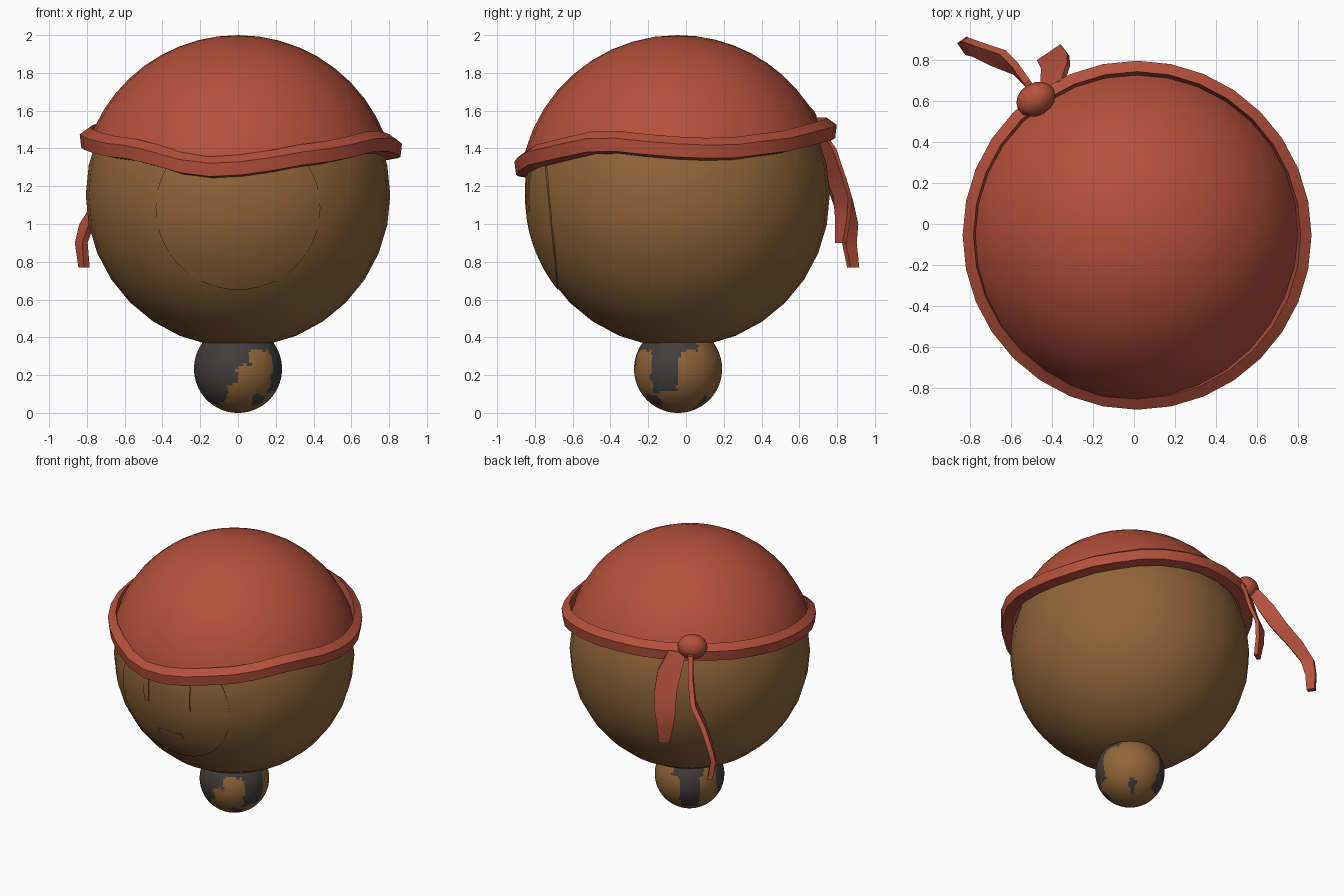
import bpy, bmesh, math
from mathutils import Vector, Matrix, noise

if "Cube" in bpy.data.objects:
    bpy.data.objects.remove(bpy.data.objects["Cube"])

def material(name, rgb):
    m = bpy.data.materials.new(name)
    m.diffuse_color = (*rgb, 1)
    m.use_nodes = True
    m.node_tree.nodes["Principled BSDF"].inputs["Base Color"].default_value = m.diffuse_color
    return m

RED = material("red cloth", (0.46, 0.08, 0.045))
BROWN = material("brown", (0.28, 0.13, 0.042))
DARK = material("dark grey", (0.055, 0.047, 0.047))
HEAD = Vector((0, -0.045, 1.153))

def finish(name, bm, mats, angle=35):
    bmesh.ops.recalc_face_normals(bm, faces=bm.faces)
    me = bpy.data.meshes.new(name)
    bm.to_mesh(me)
    bm.free()
    ob = bpy.data.objects.new(name, me)
    bpy.context.collection.objects.link(ob)
    for m in mats:
        me.materials.append(m)
    bpy.ops.object.select_all(action='DESELECT')
    ob.select_set(True)
    bpy.context.view_layer.objects.active = ob
    bpy.ops.object.shade_smooth_by_angle(angle=math.radians(angle))
    return ob

def sphere(bm, loc, r, u=32, v=16, scale=(1, 1, 1), rot=0):
    mat = Matrix.Translation(loc) @ Matrix.Rotation(rot, 4, 'Z') @ Matrix.Diagonal((*scale, 1))
    bmesh.ops.create_uvsphere(bm, u_segments=u, v_segments=v, radius=r, matrix=mat)

def skin(bm, rows, close_u=True, close_v=False):
    """Bridge rows of points with quads."""
    vs = [[bm.verts.new(p) for p in row] for row in rows]
    n, k = len(vs), len(vs[0])
    for i in range(n if close_v else n - 1):
        for j in range(k if close_u else k - 1):
            a, b = vs[i], vs[(i + 1) % n]
            bm.faces.new((a[j], a[(j + 1) % k], b[(j + 1) % k], b[j]))
    return vs

# Head
bm = bmesh.new()
sphere(bm, HEAD, 0.806)
finish("head", bm, [BROWN])

# Face plate: thin spherical cap on the front
axis = Vector((0, -1, -0.1)).normalized()
side = Vector((1, 0, 0))
up = side.cross(axis).normalized()
def cap_ring(r, ang):
    return [HEAD + axis * r * math.cos(ang) + (side * math.cos(t) + up * math.sin(t)) * r * math.sin(ang)
            for t in (2 * math.pi * j / 48 for j in range(48))]
bm = bmesh.new()
rim = math.radians(32.6)
rings = skin(bm, [cap_ring(0.79, rim)] + [cap_ring(0.809, rim * i / 8) for i in range(8, 0, -1)])
bm.faces.new(rings[-1])
finish("face_plate", bm, [BROWN])

# Eyes and mouth: shallow raised bars following the face
def bar(name, x0, x1, z0, z1, n=5):
    bm = bmesh.new()
    rows = []
    for i in range(n + 1):
        z = z0 + (z1 - z0) * i / n
        row = []
        for x, r in ((x0, 0.80), (x0, 0.815), (x1, 0.815), (x1, 0.80)):
            row.append((x, HEAD.y - math.sqrt(r * r - x * x - (z - HEAD.z) ** 2), z))
        rows.append(row)
    vs = skin(bm, rows)
    bm.faces.new(vs[0])
    bm.faces.new(vs[-1])
    finish(name, bm, [BROWN])
bar("eye_left", -0.185, -0.14, 1.07, 1.3)
bar("eye_right", 0.14, 0.19, 1.07, 1.3)
bar("mouth", -0.095, 0.1, 0.835, 0.87, 1)

# Patchy base ball: dark patches chosen by azimuth and elevation
PATCHES = [  # az min, az max, el min, el max
    (-185, -90, -22, 90), (-170, -105, -50, -20), (-95, -75, 2, 90), (-90, 30, 25, 90),
    (-38, 0, -32, 30), (108, 142, -45, 90), (95, 150, 18, 90), (48, 66, -62, -38),
    (-62, -38, -55, -38), (-180, 180, 50, 90)]
def is_dark(d):
    d = d + 0.13 * Vector(noise.noise_vector(d * 4))
    d.normalize()
    az = math.degrees(math.atan2(d.y, d.x))
    el = math.degrees(math.asin(d.z))
    return any((a <= az <= b or a <= az - 360 <= b) and c <= el <= e for a, b, c, e in PATCHES)
bm = bmesh.new()
center = Vector((0, -0.042, 0.233))
sphere(bm, center, 0.233, 96, 48)
for f in bm.faces:
    f.material_index = int(is_dark((f.calc_center_median() - center).normalized()))
finish("base_ball", bm, [BROWN, DARK])

# Wavy lower edge of the cap, as height by azimuth
WAVE = [(-104, 1.25), (-90, 1.26), (-60, 1.325), (-28, 1.39), (0, 1.355), (17, 1.345), (45, 1.385),
        (65, 1.43), (90, 1.455), (124, 1.455), (155, 1.43), (180, 1.405), (225, 1.345), (256, 1.25)]
def edge_z(deg):
    deg = (deg + 104) % 360 - 104
    for (a, za), (b, zb) in zip(WAVE, WAVE[1:]):
        if a <= deg <= b:
            t = (deg - a) / (b - a)
            return za + (zb - za) * (0.5 * t + 0.5 * t * t * (3 - 2 * t))
SEG = 32
AZ = [360 * j / SEG for j in range(SEG)]

# Cap dome, trimmed to the wavy edge
bm = bmesh.new()
R, dome = 0.836, Vector((0, -0.045, 1.164))
rows = []
for i in range(1, 11):
    row = []
    for a in AZ:
        th = math.acos((edge_z(a) + 0.01 - dome.z) / R) * i / 10
        t = math.radians(a)
        row.append(dome + R * Vector((math.sin(th) * math.cos(t), math.sin(th) * math.sin(t), math.cos(th))))
    rows.append(row)
vs = skin(bm, rows)
top = bm.verts.new(dome + Vector((0, 0, R)))
for j in range(SEG):
    bm.faces.new((top, vs[0][j], vs[0][(j + 1) % SEG]))
finish("cap_dome", bm, [RED], 60)

# Cap band: slanted rectangular section swept along the wavy edge
bm = bmesh.new()
section = [(0.775, -0.012), (0.845, 0.0), (0.853, 0.07), (0.80, 0.108)]
skin(bm, [[(0.015 + r * math.cos(math.radians(a)), -0.055 + r * math.sin(math.radians(a)), edge_z(a) + h)
           for a in AZ] for r, h in section], close_v=True)
finish("cap_band", bm, [RED], 30)

# Knot at the back left
bm = bmesh.new()
sphere(bm, (-0.48, 0.61, 1.55), 0.1, 16, 10, (1, 0.8, 0.85), math.radians(30))
finish("knot", bm, [RED])

# Cloth tails hanging from the knot: path points with widths
def tail(name, path, across, thick_dir, thick=0.03):
    bm = bmesh.new()
    w, t = Vector(across).normalized(), Vector(thick_dir).normalized() * thick / 2
    rows = []
    for x, y, z, width in path:
        p, s = Vector((x, y, z)), w * width / 2
        rows.append([p - s - t, p + s - t, p + s + t, p - s + t])
    vs = skin(bm, rows)
    bm.faces.new(vs[0])
    bm.faces.new(vs[-1])
    finish(name, bm, [RED])
tail("tail_long", [(-0.50, 0.66, 1.52, 0.08), (-0.55, 0.73, 1.38, 0.12), (-0.61, 0.79, 1.24, 0.12),
                   (-0.72, 0.83, 1.12, 0.11), (-0.80, 0.865, 1.0, 0.09), (-0.83, 0.865, 0.9, 0.07),
                   (-0.815, 0.885, 0.77, 0.055)], (-0.56, 0.83, 0), (0.83, 0.56, 0), 0.035)
tail("tail_short", [(-0.40, 0.66, 1.53, 0.12), (-0.385, 0.74, 1.40, 0.16), (-0.385, 0.79, 1.26, 0.15),
                    (-0.41, 0.83, 1.14, 0.14), (-0.41, 0.83, 1.03, 0.11), (-0.395, 0.82, 0.9, 0.07)],
     (0.83, 0.56, 0), (-0.56, 0.83, 0), 0.025)
